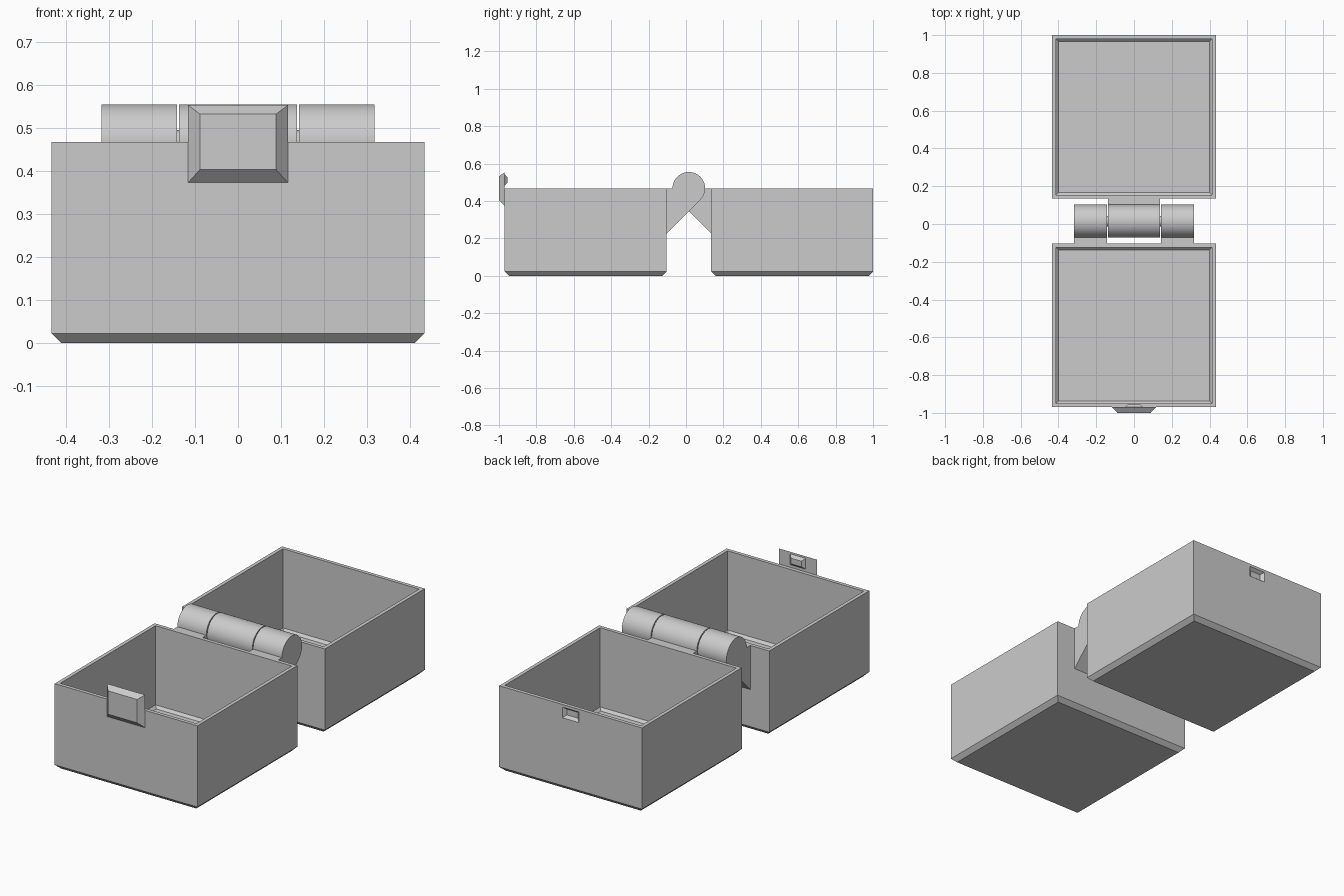
import bpy, bmesh
from math import sin, cos, pi, sqrt, radians

cube = bpy.data.objects.get("Cube")
if cube:
    bpy.data.objects.remove(cube, do_unlink=True)

grey = bpy.data.materials.new("plain grey")
grey.use_nodes = True
colour = (0.6, 0.6, 0.6, 1)
grey.diffuse_color = colour
grey.node_tree.nodes["Principled BSDF"].inputs["Base Color"].default_value = colour

HALF = 0.433           # half the width of a square tray
TOP = 0.468            # rim height and hinge axis height
AXIS_Y = 0.015
GAP = 0.119            # hinge axis to tray wall
R = 0.087              # knuckle radius


def finish(name, bm):
    bmesh.ops.recalc_face_normals(bm, faces=bm.faces)
    mesh = bpy.data.meshes.new(name)
    bm.to_mesh(mesh)
    bm.free()
    mesh.materials.append(grey)
    obj = bpy.data.objects.new(name, mesh)
    bpy.context.collection.objects.link(obj)
    return obj


def loft(name, rings):
    """Skin a list of point rings and cap both ends."""
    bm = bmesh.new()
    loops = [[bm.verts.new(p) for p in ring] for ring in rings]
    n = len(loops[0])
    for a, b in zip(loops, loops[1:]):
        for i in range(n):
            j = (i + 1) % n
            bm.faces.new((a[i], a[j], b[j], b[i]))
    bm.faces.new(loops[0])
    bm.faces.new(loops[-1])
    return finish(name, bm)


def smooth(obj):
    bpy.ops.object.select_all(action="DESELECT")
    obj.select_set(True)
    bpy.context.view_layer.objects.active = obj
    bpy.ops.object.shade_smooth_by_angle(angle=radians(30))


def tray(name, yc):
    # outer chamfer, wall, rim, inner wall, inner chamfer, floor
    steps = [(0.023, 0), (0, 0.023), (0, TOP), (0.02, TOP), (0.02, 0.034), (0.034, 0.02)]
    rings = []
    for inset, z in steps:
        h = HALF - inset
        rings.append([(sx * h, yc + sy * h, z)
                      for sx, sy in ((-1, -1), (1, -1), (1, 1), (-1, 1))])
    return loft(name, rings)


def plate(name, sections):
    # rectangles in x and z at successive y: (y, half width, low, high)
    return loft(name, [[(-w, y, lo), (w, y, lo), (w, y, hi), (-w, y, hi)]
                       for y, w, lo, hi in sections])


def knuckle(name, x0, x1, side):
    # barrel with a sloped bracket reaching the wall on the given side
    arc = [pi - 1.25 * pi * i / 60 for i in range(61)]
    prof = [(-GAP, 0)] + [(R * cos(a), R * sin(a)) for a in arc]
    prof.append((-GAP, -sqrt(2) * R - GAP))
    smooth(loft(name, [[(x, AXIS_Y - side * y, TOP + z) for y, z in prof]
                       for x in (x0, x1)]))


# Trays
tray("front_tray", AXIS_Y - GAP - HALF)
back = tray("back_tray", AXIS_Y + GAP + HALF)

# Catch recess in the back wall
cutter = plate("catch_cutter", [(1.004, 0.054, 0.392, 0.456),
                                (0.983, 0.033, 0.408, 0.440)])
cutter.hide_render = True
mod = back.modifiers.new("catch_recess", "BOOLEAN")
mod.operation = "DIFFERENCE"
mod.solver = "EXACT"
mod.object = cutter
bpy.context.view_layer.objects.active = back
bpy.ops.object.modifier_apply(modifier=mod.name)
bpy.data.objects.remove(cutter, do_unlink=True)

# Hinge
knuckle("left_knuckle", 0.142, 0.317, -1)
knuckle("right_knuckle", -0.317, -0.142, -1)
knuckle("middle_knuckle", -0.137, 0.137, 1)
smooth(loft("hinge_pin", [[(x, AXIS_Y + 0.027 * cos(a), TOP + 0.027 * sin(a))
                           for a in (2 * pi * i / 32 for i in range(32))]
                          for x in (-0.16, 0.16)]))

# Latch tab and its catch
plate("latch", [(-1.0, 0.088, 0.404, 0.532), (-0.97, 0.116, 0.373, 0.553)])
plate("latch_catch", [(-0.971, 0.048, 0.482, 0.543), (-0.955, 0.032, 0.497, 0.528)])
